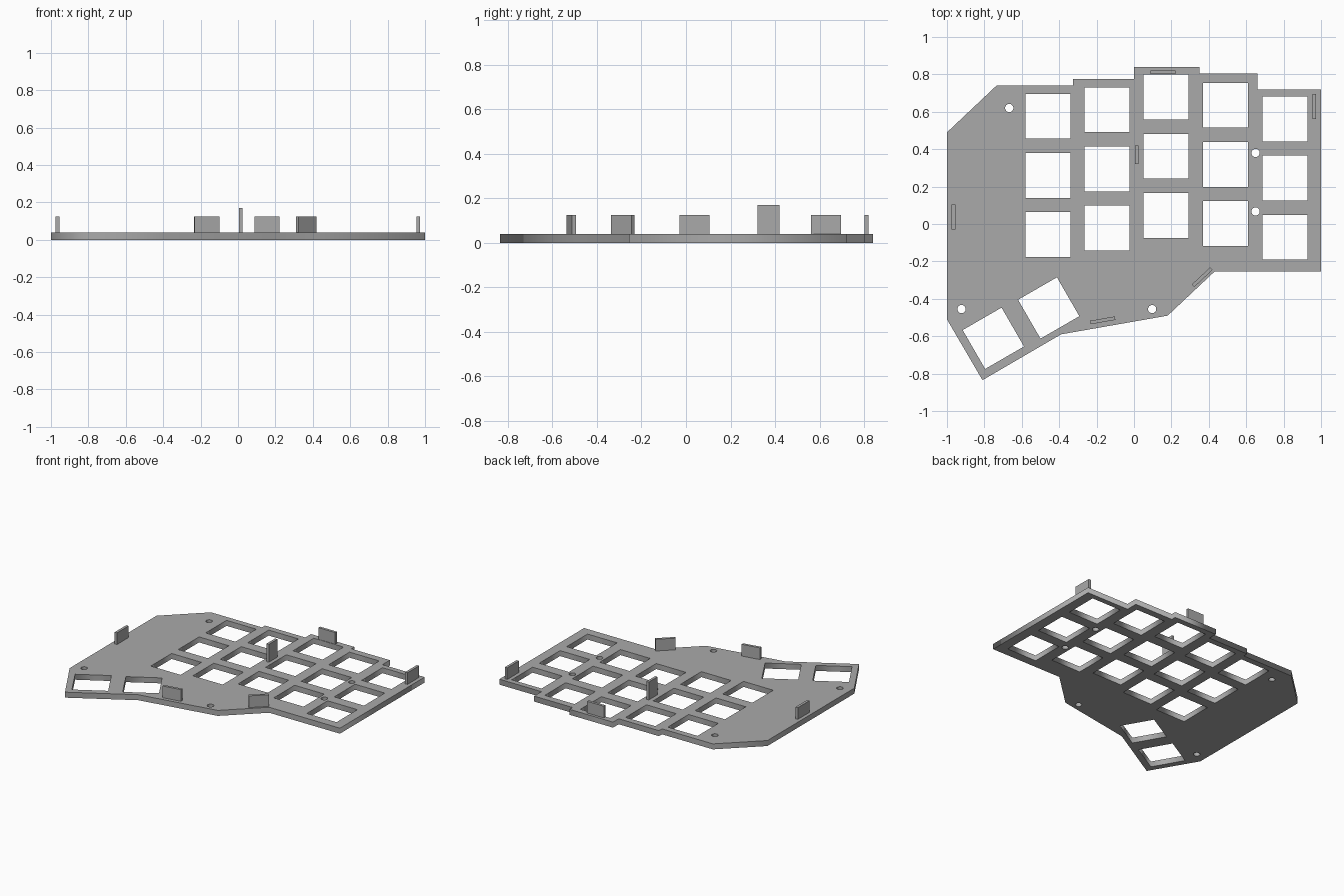
import bpy
from math import cos, sin, pi, radians
from mathutils import Matrix, Vector

cube = bpy.data.objects.get("Cube")
if cube:
    bpy.data.objects.remove(cube, do_unlink=True)

THICK = 0.04      # plate thickness
KEY = 0.24        # side of a key opening
PITCH = 0.316     # spacing of keys in a column

grey = bpy.data.materials.new("matte grey")
grey.use_nodes = True
colour = (0.40, 0.40, 0.40, 1)
grey.diffuse_color = colour
grey.node_tree.nodes["Principled BSDF"].inputs["Base Color"].default_value = colour


def add_loop(curve, points):
    """Closed straight-sided loop; inner loops become openings."""
    spline = curve.splines.new("POLY")
    spline.points.add(len(points) - 1)
    for p, (x, y) in zip(spline.points, points):
        p.co = (x, y, 0, 1)
    spline.use_cyclic_u = True


def ring(x, y, radius, sides, start):
    return [(x + radius * cos(start + 2 * pi * i / sides),
             y + radius * sin(start + 2 * pi * i / sides)) for i in range(sides)]


def square(x, y, degrees=0):
    return ring(x, y, KEY / 2 ** 0.5, 4, radians(45 + degrees))


def add_tab(name, x, y, degrees, length=0.134, top=0.125):
    """Thin upright tab standing on the plate."""
    bpy.ops.mesh.primitive_cube_add(size=1)
    tab = bpy.context.object
    tab.name = name
    tab.data.transform(Matrix.Diagonal((length, 0.019, top - THICK, 1)))
    tab.location = Vector((x, y, (top + THICK) / 2))
    tab.rotation_euler.z = radians(degrees)
    tab.data.materials.append(grey)


# Plate outline with stepped back edge
plate_curve = bpy.data.curves.new("key_plate", "CURVE")
plate_curve.dimensions = "2D"
plate_curve.fill_mode = "BOTH"
plate_curve.extrude = THICK / 2
add_loop(plate_curve, [
    (-1, 0.49), (-0.735, 0.74), (-0.325, 0.74), (-0.325, 0.775), (0, 0.775),
    (0, 0.84), (0.35, 0.84), (0.35, 0.805), (0.66, 0.805), (0.66, 0.72),
    (1, 0.72), (1, -0.255), (0.43, -0.255), (0.18, -0.49), (-0.39, -0.59),
    (-0.81, -0.835), (-1, -0.51)])

# Key openings: five staggered columns of three
for x, top_y in [(-0.46, 0.576), (-0.145, 0.611), (0.172, 0.678),
                 (0.49, 0.635), (0.808, 0.561)]:
    for row in range(3):
        add_loop(plate_curve, square(x, top_y - row * PITCH))

# Two slanted thumb key openings
for x, y in [(-0.752, -0.611), (-0.456, -0.449)]:
    add_loop(plate_curve, square(x, y, 30))

# Round screw holes
for x, y in [(-0.667, 0.62), (0.65, 0.38), (0.65, 0.067),
             (-0.922, -0.455), (0.097, -0.455)]:
    add_loop(plate_curve, ring(x, y, 0.022, 24, 0))

plate = bpy.data.objects.new("key_plate", plate_curve)
bpy.context.collection.objects.link(plate)
plate.location.z = THICK / 2
plate_curve.materials.append(grey)
bpy.ops.object.select_all(action="DESELECT")
plate.select_set(True)
bpy.context.view_layer.objects.active = plate
bpy.ops.object.convert(target="MESH")

# Upright tabs
add_tab("back_tab", 0.155, 0.811, 0)
add_tab("left_tab", 0.964, 0.628, 90)
add_tab("right_tab", -0.965, 0.038, 90)
add_tab("centre_tab", 0.015, 0.37, 90, 0.1, 0.17)
add_tab("front_left_tab", 0.365, -0.284, 43)
add_tab("front_tab", -0.167, -0.515, 10)
